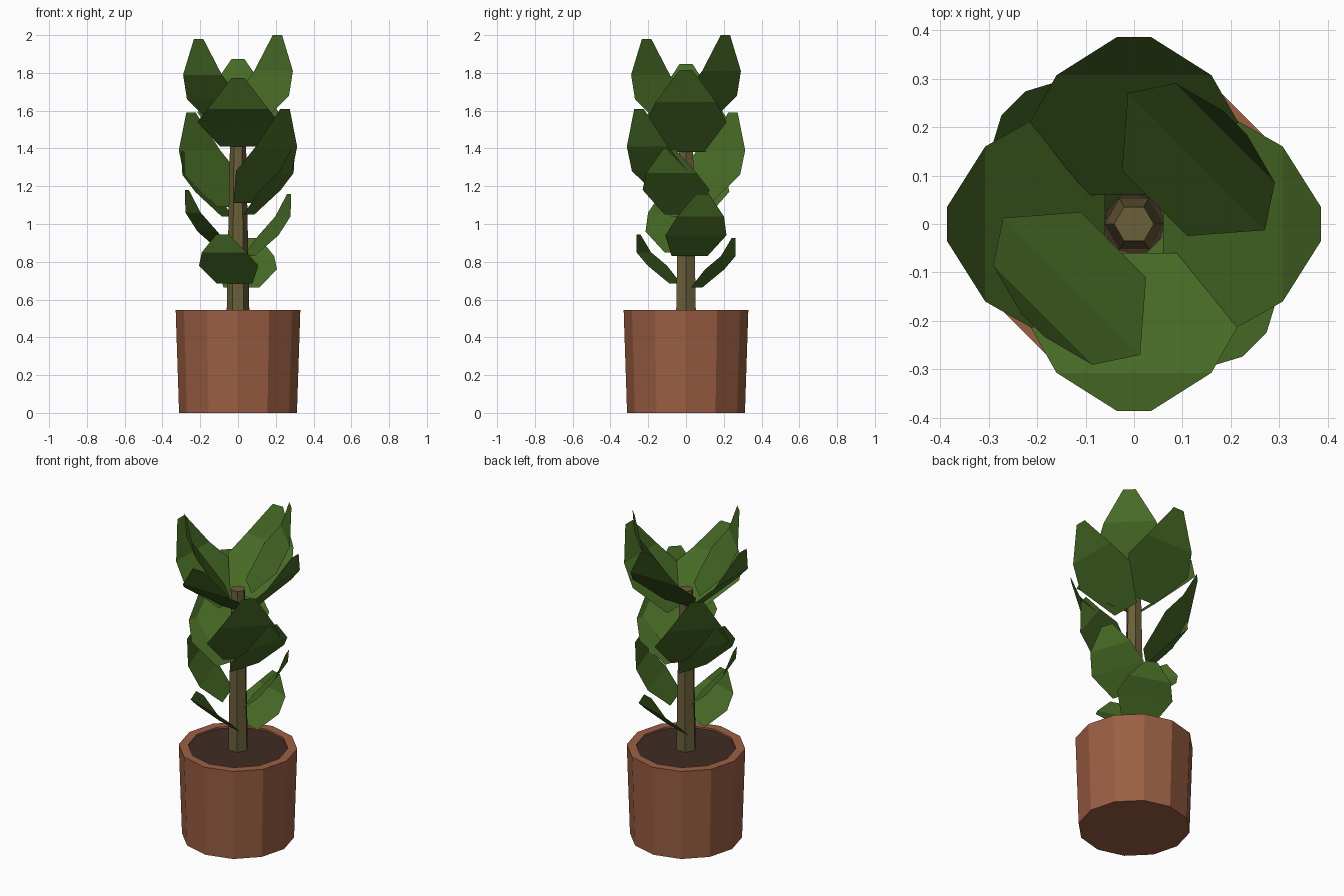
import bpy, math
from math import cos, sin, radians

if "Cube" in bpy.data.objects:
    bpy.data.objects.remove(bpy.data.objects["Cube"])


def material(name, rgb):
    m = bpy.data.materials.new(name)
    m.diffuse_color = (*rgb, 1)
    m.use_nodes = True
    m.node_tree.nodes["Principled BSDF"].inputs["Base Color"].default_value = m.diffuse_color
    return m


TERRACOTTA = material("terracotta", (0.33, 0.115, 0.057))
SOIL = material("dark soil", (0.050, 0.025, 0.017))
BARK = material("olive bark", (0.145, 0.112, 0.042))
LEAF = material("leaf green", (0.063, 0.145, 0.019))


def add_mesh(name, verts, faces, mat):
    me = bpy.data.meshes.new(name)
    me.from_pydata(verts, [], faces)
    me.materials.append(mat)
    ob = bpy.data.objects.new(name, me)
    bpy.context.collection.objects.link(ob)
    return ob


def lathe(name, profile, sides, mat, cap_start=False, cap_end=True):
    """Flat-faced turned shape from (radius, z) pairs, outside going up."""
    verts = [(r * cos(math.tau * i / sides), r * sin(math.tau * i / sides), z)
             for r, z in profile for i in range(sides)]
    faces = []
    for k in range(len(profile) - 1):
        a, b = k * sides, (k + 1) * sides
        for i in range(sides):
            j = (i + 1) % sides
            faces.append((a + i, a + j, b + j, b + i))
    if cap_start:
        faces.append(tuple(reversed(range(sides))))
    if cap_end:
        n = (len(profile) - 1) * sides
        faces.append(tuple(range(n, n + sides)))
    return add_mesh(name, verts, faces, mat)


def leaf(name, azimuth, radii, heights, widths):
    """Upward-curving strip: four rows given by distance, height, half-width."""
    a = radians(azimuth)
    verts = []
    for r, z, w in zip(radii, heights, widths):
        for s in (-1, 1):
            verts.append((r * cos(a) - s * w * sin(a), r * sin(a) + s * w * cos(a), z))
    faces = [(2 * k, 2 * k + 2, 2 * k + 3, 2 * k + 1) for k in range(3)]
    return add_mesh(name, verts, faces, LEAF)


# pot, soil and trunk
lathe("pot", [(0.312, 0), (0.33, 0.544), (0.278, 0.544), (0.277, 0.53)], 12, TERRACOTTA,
      cap_start=True, cap_end=False)
lathe("soil", [(0.277, 0.53), (0.276, 0.535)], 12, SOIL)
lathe("trunk", [(0.06, 0.535), (0.041, 1.51)], 6, BARK)

# lower leaves, in opposite pairs: azimuth, radii, heights, half-widths, lift of the opposite leaf
PAIRS = [
    ("bottom_leaf", 252, (0.06, 0.16, 0.235, 0.265), (0.685, 0.78, 0.85, 0.945),
     (0.10, 0.165, 0.125, 0.035), -0.02),
    ("low_leaf", 18, (0.06, 0.17, 0.25, 0.285), (0.83, 0.94, 1.04, 1.16),
     (0.10, 0.17, 0.13, 0.035), 0.02),
    ("middle_leaf", -17, (0.06, 0.18, 0.265, 0.305), (1.05, 1.18, 1.27, 1.395),
     (0.10, 0.185, 0.14, 0.035), -0.01),
    ("diagonal_leaf", -45, (0.06, 0.195, 0.288, 0.352), (1.11, 1.28, 1.41, 1.61),
     (0.095, 0.21, 0.155, 0.035), -0.02),
    ("top_leaf", 45, (0.06, 0.182, 0.266, 0.295), (1.52, 1.68, 1.81, 2.0),
     (0.095, 0.20, 0.145, 0.035), -0.02),
]
for name, az, radii, heights, widths, lift in PAIRS:
    leaf(name + "_a", az, radii, heights, widths)
    leaf(name + "_b", az + 180, radii, [z + lift for z in heights], widths)

# wide ring of four upper leaves
for name, az, heights in [
    ("upper_leaf_front", -90, (1.41, 1.54, 1.61, 1.772)),
    ("upper_leaf_right", 0, (1.38, 1.54, 1.645, 1.814)),
    ("upper_leaf_left", 180, (1.41, 1.56, 1.655, 1.846)),
    ("upper_leaf_back", 90, (1.44, 1.59, 1.687, 1.873)),
]:
    leaf(name, az, (0.06, 0.21, 0.307, 0.386), heights, (0.095, 0.215, 0.16, 0.035))
